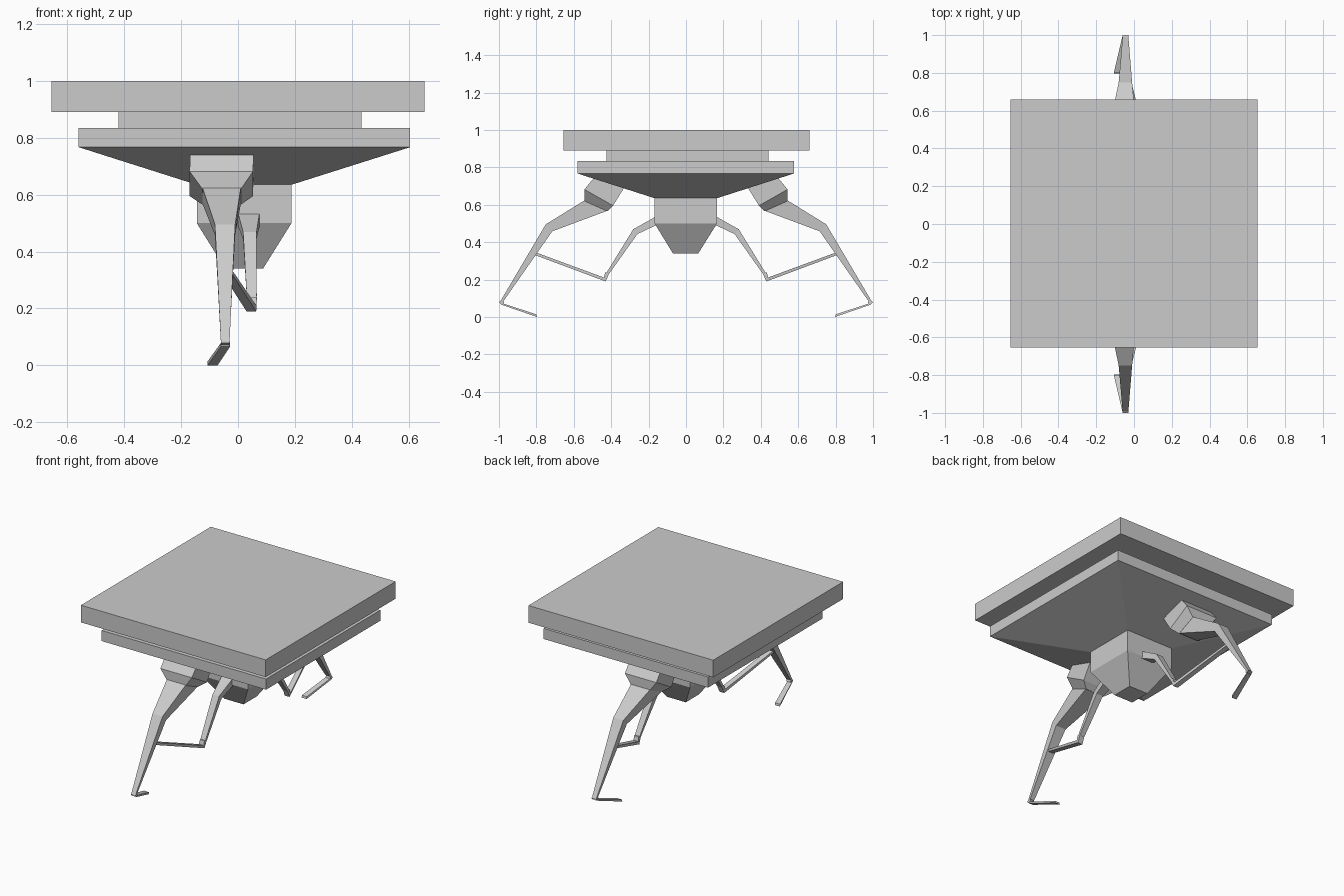
import bpy, bmesh


def loft(name, rings):
    """Join a list of four-corner rings into a closed, flat-faced solid."""
    bm = bmesh.new()
    loops = [[bm.verts.new(p) for p in ring] for ring in rings]
    for a, b in zip(loops, loops[1:]):
        for i in range(4):
            j = (i + 1) % 4
            bm.faces.new((a[i], a[j], b[j], b[i]))
    bm.faces.new(loops[0])
    bm.faces.new(loops[-1])
    bmesh.ops.recalc_face_normals(bm, faces=bm.faces)
    mesh = bpy.data.meshes.new(name)
    bm.to_mesh(mesh)
    bm.free()
    obj = bpy.data.objects.new(name, mesh)
    bpy.context.collection.objects.link(obj)
    return obj


def level(x0, x1, y0, y1, z):
    """Horizontal rectangle."""
    return [(x0, y0, z), (x1, y0, z), (x1, y1, z), (x0, y1, z)]


def limb(name, sections):
    """Limb through sections (outer y, z, inner y, z, x0, x1), mirrored in y."""
    obj = loft(name, [[(x0, yo, zo), (x1, yo, zo), (x1, yi, zi), (x0, yi, zi)]
                      for yo, zo, yi, zi, x0, x1 in sections])
    mod = obj.modifiers.new("other_side", 'MIRROR')
    mod.use_axis = (False, True, False)
    mod.use_mirror_merge = False
    return obj


# Stacked square slabs
for name, x0, x1, y0, y1, z0, z1 in [
        ("top_slab", -0.655, 0.655, -0.655, 0.66, 0.89, 1.0),
        ("spacer_slab", -0.42, 0.435, -0.425, 0.44, 0.835, 0.89),
        ("lower_slab", -0.56, 0.605, -0.58, 0.577, 0.767, 0.835)]:
    loft(name, [level(x0, x1, y0, y1, z0), level(x0, x1, y0, y1, z1)])

# Underside: wide taper, square block, tapered tip
loft("underbody", [
    level(-0.56, 0.605, -0.58, 0.577, 0.767),
    level(-0.145, 0.188, -0.168, 0.166, 0.635),
    level(-0.145, 0.188, -0.168, 0.166, 0.50),
    level(-0.045, 0.088, -0.07, 0.066, 0.34)])

# Hip housings set into the sloped underside
limb("hip_housing", [
    (0.475, 0.765, 0.325, 0.70, -0.168, 0.055),
    (0.543, 0.682, 0.39, 0.595, -0.17, 0.053),
    (0.543, 0.62, 0.42, 0.565, -0.125, 0.01)])

# Outer legs
limb("outer_leg", [
    (0.54, 0.625, 0.42, 0.568, -0.125, 0.01),
    (0.75, 0.495, 0.715, 0.458, -0.081, -0.01),
    (0.996, 0.078, 0.972, 0.09, -0.06, -0.03)])
limb("outer_foot", [
    (0.978, 0.092, 0.972, 0.075, -0.06, -0.03),
    (1.0, 0.079, 0.988, 0.066, -0.06, -0.028),
    (0.80, 0.014, 0.797, 0.0, -0.107, -0.072)])

# Inner legs
limb("inner_leg", [
    (0.15, 0.543, 0.15, 0.495, -0.002, 0.077),
    (0.282, 0.469, 0.26, 0.443, 0.018, 0.065),
    (0.434, 0.222, 0.41, 0.232, 0.032, 0.066)])
limb("inner_foot", [
    (0.432, 0.238, 0.408, 0.238, 0.033, 0.066),
    (0.439, 0.211, 0.43, 0.19, 0.03, 0.064),
    (0.80, 0.344, 0.805, 0.33, -0.06, -0.027)])
